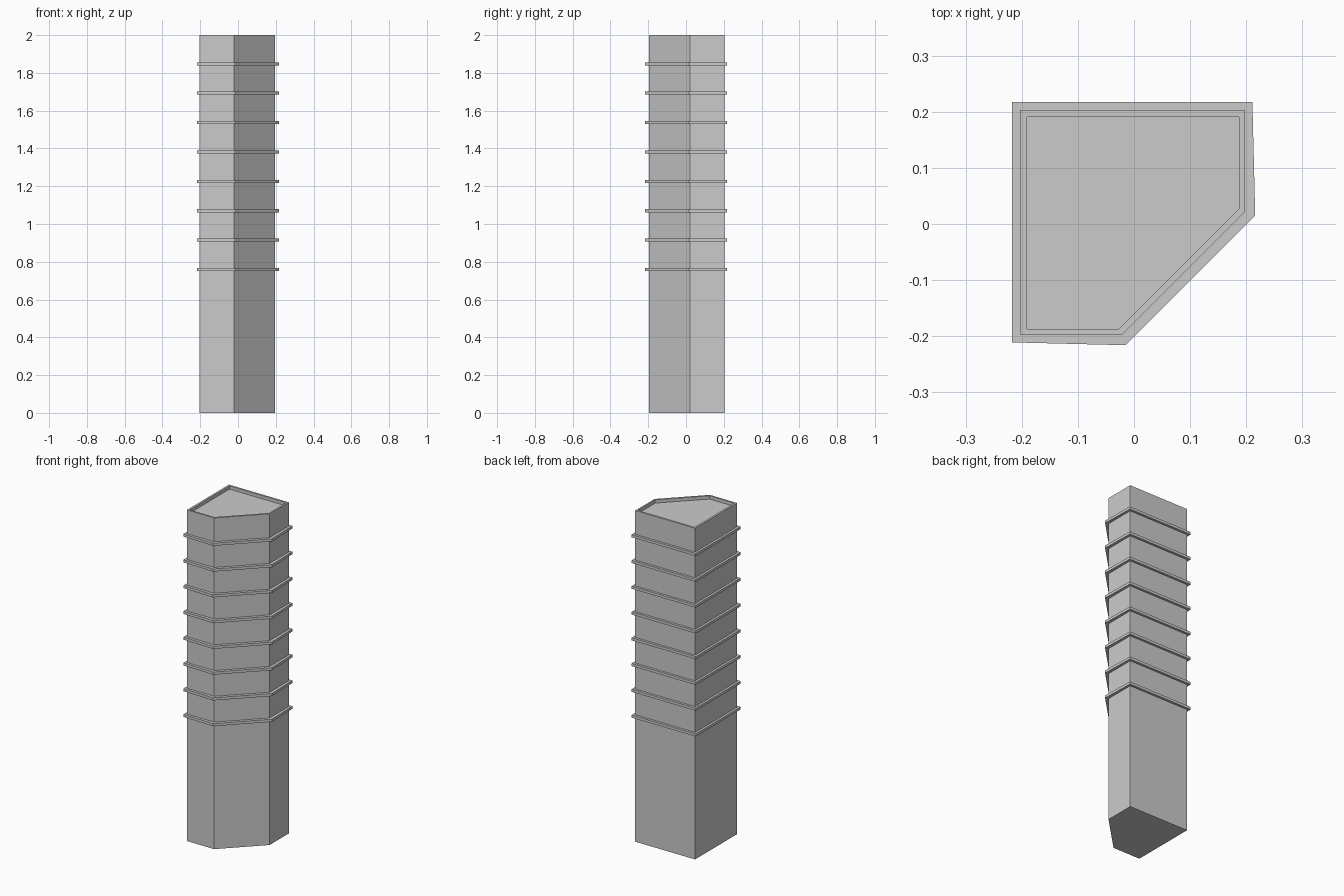
import bpy, bmesh

if "Cube" in bpy.data.objects:
    bpy.data.objects.remove(bpy.data.objects["Cube"])


def outline(corner, half):
    """Five-sided outline, symmetric about the diagonal y = -x."""
    mirrored = [(-y, -x) for x, y in reversed(half)]
    return [corner] + half + mirrored


def make_object(name, loops, bottom=False, top=False, closed=False):
    """Skin a stack of (outline, z) loops, optionally capped or joined end to end."""
    bm = bmesh.new()
    rows = [[bm.verts.new((x, y, z)) for x, y in pts] for pts, z in loops]
    pairs = list(zip(rows, rows[1:]))
    if closed:
        pairs.append((rows[-1], rows[0]))
    for a, b in pairs:
        n = len(a)
        for i in range(n):
            j = (i + 1) % n
            bm.faces.new((a[i], a[j], b[j], b[i]))
    if bottom:
        bm.faces.new(rows[0])
    if top:
        bm.faces.new(rows[-1])
    bmesh.ops.recalc_face_normals(bm, faces=bm.faces)
    mesh = bpy.data.meshes.new(name)
    bm.to_mesh(mesh)
    bm.free()
    obj = bpy.data.objects.new(name, mesh)
    bpy.context.collection.objects.link(obj)
    return obj


body = outline((-0.203, 0.203), [(0.197, 0.203), (0.197, 0.021)])
inset = outline((-0.191, 0.191), [(0.187, 0.191), (0.187, 0.027)])
band = outline((-0.217, 0.217), [(0.211, 0.217), (0.216, 0.015)])

# Tower shaft with a shallow recessed roof behind a thin parapet
make_object("tower_shaft", [(body, 0), (body, 2), (inset, 2), (inset, 1.98)],
            bottom=True, top=True)

# Projecting floor bands around the upper storeys
H = 0.008
for k in range(8):
    z = 0.759 + k * 0.1556
    make_object(f"floor_band_{k + 1}",
                [(inset, z - H), (band, z - H), (band, z + H), (inset, z + H)],
                closed=True)
